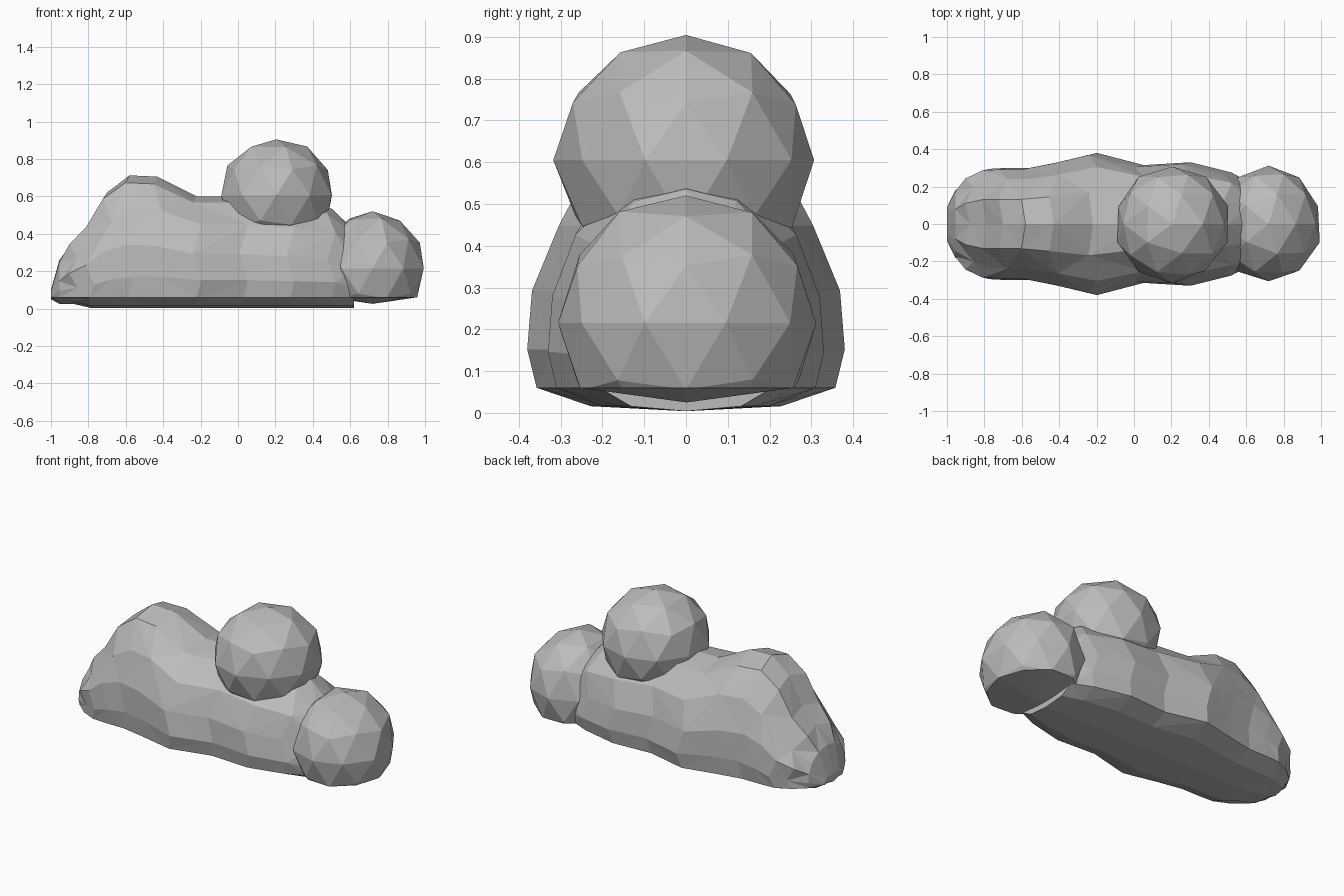
import bpy, bmesh, math, random
from mathutils import Vector

random.seed(4)
cube = bpy.data.objects.get("Cube")
if cube:
    bpy.data.objects.remove(cube)

grey = bpy.data.materials.new("cloud grey")
grey.use_nodes = True
colour = (0.5, 0.5, 0.5, 1)
grey.diffuse_color = colour
grey.node_tree.nodes["Principled BSDF"].inputs["Base Color"].default_value = colour


def finish(bm, name):
    """Turn a bmesh into a flat-shaded, triangulated object."""
    bmesh.ops.triangulate(bm, faces=bm.faces[:])
    bmesh.ops.recalc_face_normals(bm, faces=bm.faces[:])
    mesh = bpy.data.meshes.new(name)
    bm.to_mesh(mesh)
    bm.free()
    mesh.materials.append(grey)
    ob = bpy.data.objects.new(name, mesh)
    bpy.context.collection.objects.link(ob)
    return ob


def puff(name, centre, size, floor, belly):
    """Faceted ball, cut level at floor and closed with a shallow belly."""
    bm = bmesh.new()
    bmesh.ops.create_icosphere(bm, subdivisions=2, radius=1.0)
    for v in bm.verts:
        wobble = random.uniform(0.985, 1.03)
        v.co = Vector(c + s * p * wobble for c, s, p in zip(centre, size, v.co))
    bmesh.ops.bisect_plane(bm, geom=bm.verts[:] + bm.edges[:] + bm.faces[:],
                           plane_co=(0, 0, floor), plane_no=(0, 0, 1), clear_inner=True)
    rim = [e for e in bm.edges if e.is_boundary]
    base = bmesh.ops.contextual_create(bm, geom=rim)["faces"]
    hub = bmesh.ops.poke(bm, faces=base)["verts"]
    for v in hub:
        v.co.z = belly
    return finish(bm, name)


# Long body: stations along x with half width and crest height
stations = [(-1.0, 0.09, 0.10), (-0.955, 0.18, 0.26), (-0.88, 0.25, 0.36),
            (-0.79, 0.295, 0.46), (-0.70, 0.30, 0.62), (-0.58, 0.30, 0.712),
            (-0.43, 0.33, 0.705), (-0.22, 0.38, 0.60), (0.03, 0.315, 0.60),
            (0.28, 0.33, 0.57), (0.50, 0.275, 0.535), (0.62, 0.22, 0.42)]
# Half section: width fraction and height fraction, above a shallow belly
half = [(0.94, 0.0), (1.0, 0.17), (0.97, 0.43), (0.80, 0.72), (0.44, 0.94)]

bm = bmesh.new()
rings = []
for i, (x, w, top) in enumerate(stations):
    floor = 0.06
    rise = top - floor
    keel = 0.05 if i == 0 else 0.025 if i < 3 else 0.004
    right = [(-a * w, floor + b * rise) for a, b in half]
    left = [(-y, z) for y, z in reversed(right)]
    section = [(0, keel), (-0.6 * w, keel + 0.012)] + right
    section += [(0, top)] + left + [(0.6 * w, keel + 0.012)]
    loose = 0.022 if 1 < i < len(stations) - 1 else 0
    ring = []
    for j, (y, z) in enumerate(section):
        stagger = loose * (1 if j % 2 else -1) if 2 < j < len(section) - 2 and y else 0
        ring.append(bm.verts.new((x + stagger, y, z)))
    rings.append(ring)
n = len(rings[0])
for k, (a, b) in enumerate(zip(rings, rings[1:])):
    for j in range(n):
        m = (j + 1) % n
        if (j + k) % 2:
            bm.faces.new((a[j], a[m], b[m]))
            bm.faces.new((a[j], b[m], b[j]))
        else:
            bm.faces.new((a[j], a[m], b[j]))
            bm.faces.new((a[m], b[m], b[j]))
bm.faces.new(rings[0])
bm.faces.new(rings[-1])
finish(bm, "cloud_body")

# Tall puff in the middle and low puff at the left end
puff("top_puff", (0.205, 0, 0.605), (0.305, 0.31, 0.30), 0.34, 0.33)
puff("end_puff", (0.72, 0, 0.215), (0.28, 0.31, 0.305), 0.06, 0.025)
